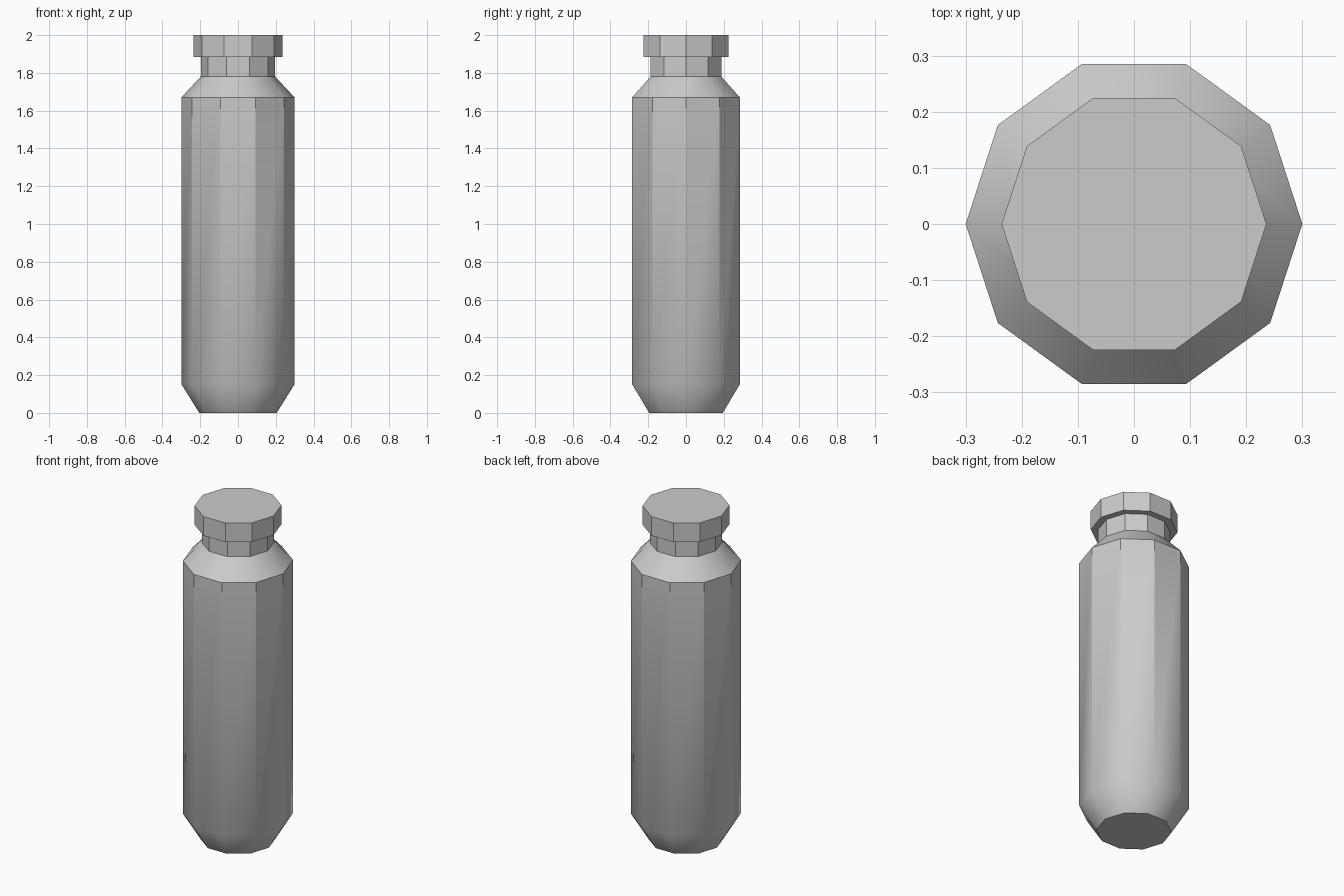
import bpy, bmesh, math

if "Cube" in bpy.data.objects:
    bpy.data.objects.remove(bpy.data.objects["Cube"])

SIDES = 10


def lathe(name, profile):
    """Spin a (radius, height) profile into a closed ten-sided solid."""
    bm = bmesh.new()
    rings = []
    for r, z in profile:
        rings.append([bm.verts.new((r * math.cos(math.tau * i / SIDES),
                                    r * math.sin(math.tau * i / SIDES), z))
                      for i in range(SIDES)])
    for low, high in zip(rings, rings[1:]):
        for i in range(SIDES):
            j = (i + 1) % SIDES
            bm.faces.new((low[i], low[j], high[j], high[i]))
    bm.faces.new(rings[0][::-1])
    bm.faces.new(rings[-1])
    mesh = bpy.data.meshes.new(name)
    bm.to_mesh(mesh)
    bm.free()
    obj = bpy.data.objects.new(name, mesh)
    bpy.context.collection.objects.link(obj)
    # soft bevel at the base, crisp facets elsewhere
    bpy.ops.object.select_all(action='DESELECT')
    obj.select_set(True)
    bpy.context.view_layer.objects.active = obj
    bpy.ops.object.shade_smooth_by_angle(angle=math.radians(33))
    return obj


# Body: tapered base, straight wall, shoulder and neck
lathe("bottle_body", [(0.205, 0), (0.3, 0.152), (0.3, 1.67),
                      (0.197, 1.78), (0.197, 1.885)])

# Cap: wider disc on the neck
lathe("cap", [(0.236, 1.885), (0.236, 2.0)])
